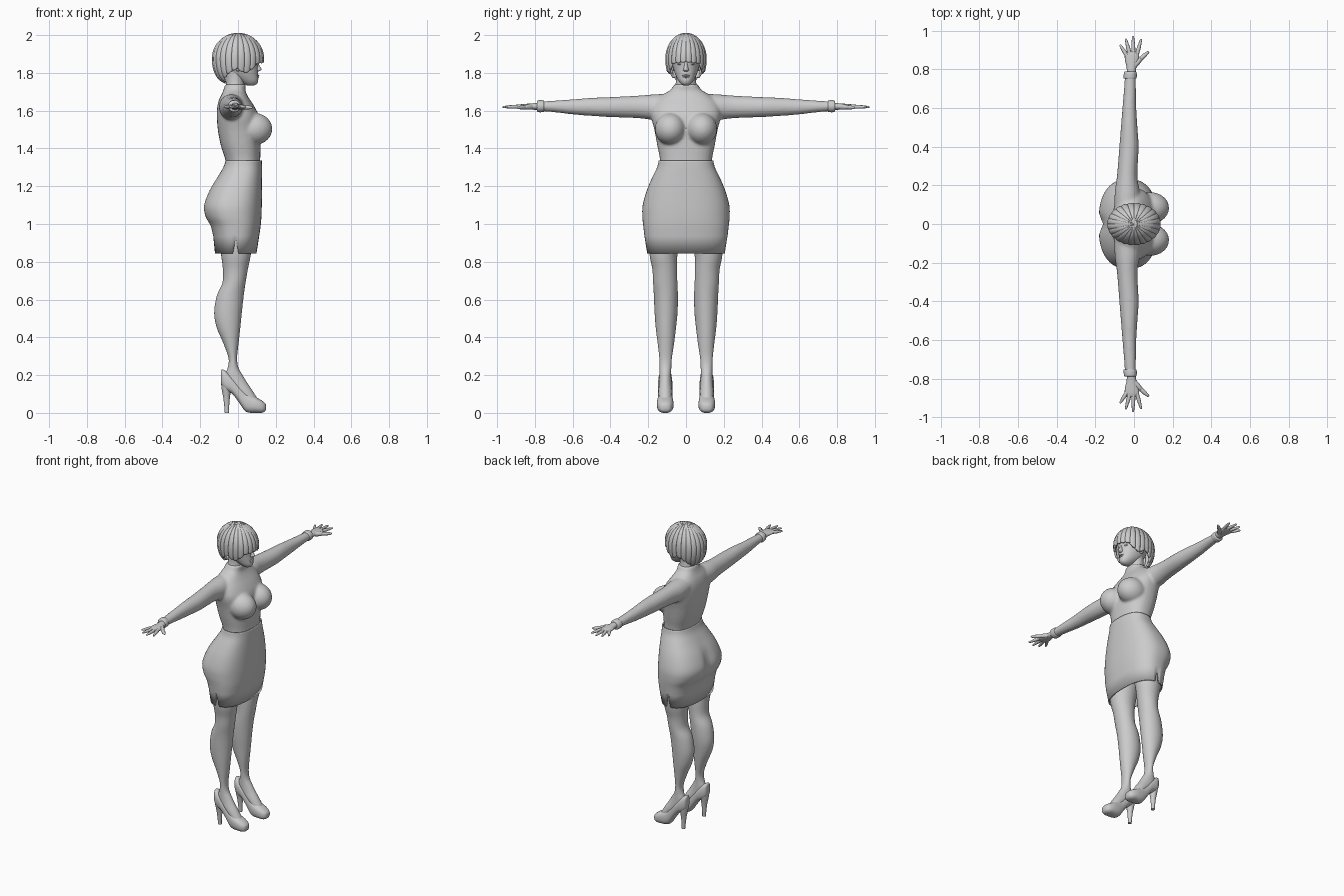
import bpy, bmesh, math
from mathutils import Vector, Matrix

if "Cube" in bpy.data.objects:
    bpy.data.objects.remove(bpy.data.objects["Cube"])

XYZ = lambda t, u, v: (u, v, t)      # sections stacked along z
ALONG_X = lambda t, u, v: (t, v, u)  # sections stacked along x


def along_y(s):
    return lambda t, u, v: (v, s * t, u)


def smooth_rows(rows, k):
    out = []
    for i in range(len(rows) - 1):
        a, b = rows[max(i - 1, 0)], rows[i]
        c, d = rows[i + 1], rows[min(i + 2, len(rows) - 1)]
        for j in range(k):
            t = j / k
            out.append([0.5 * (2 * q + (r - p) * t + (2 * p - 5 * q + 4 * r - s) * t * t
                               + (3 * q - p - 3 * r + s) * t ** 3) for p, q, r, s in zip(a, b, c, d)])
    return out + [list(rows[-1])]


def skin(bm, rings, caps=True):
    vs = [[bm.verts.new(p) for p in ring] for ring in rings]
    n = len(vs[0])
    for a, b in zip(vs, vs[1:]):
        for i in range(n):
            bm.faces.new((a[i], a[(i + 1) % n], b[(i + 1) % n], b[i]))
    if caps:
        bm.faces.new(vs[0])
        bm.faces.new(vs[-1])
    return vs


def loft(bm, rows, place=XYZ, n=32, k=4, power=1.0, caps=True):
    """rows: (position, u_low, u_high, v_low, v_high)"""
    rings = []
    for t, u0, u1, v0, v1 in smooth_rows(rows, k):
        ring = []
        for i in range(n):
            a = 2 * math.pi * i / n
            c, s = [math.copysign(abs(w) ** power, w) for w in (math.cos(a), math.sin(a))]
            ring.append(place(t, (u0 + u1) / 2 + (u1 - u0) / 2 * c, (v0 + v1) / 2 + (v1 - v0) / 2 * s))
        rings.append(ring)
    return skin(bm, rings, caps)


def ball(bm, pos, size):
    bmesh.ops.create_uvsphere(bm, u_segments=24, v_segments=16, radius=1,
                              matrix=Matrix.Translation(pos) @ Matrix.Diagonal((*size, 1)))


def finger(bm, a, b, r0, r1, n=10):
    a, b = Vector(a), Vector(b)
    q = (b - a).to_track_quat('Z', 'Y')
    prof = [(0, r0), (0.45, r0 * 0.95), (0.9, r1), (0.98, r1 * 0.7), (1, r1 * 0.2)]
    skin(bm, [[a.lerp(b, t) + q @ Vector((r * math.cos(w), r * math.sin(w), 0))
               for w in (2 * math.pi * i / n for i in range(n))] for t, r in prof])


def finish(bm, name, mirror=False, angle=50):
    bmesh.ops.recalc_face_normals(bm, faces=bm.faces)
    me = bpy.data.meshes.new(name)
    bm.to_mesh(me)
    bm.free()
    ob = bpy.data.objects.new(name, me)
    bpy.context.collection.objects.link(ob)
    bpy.ops.object.select_all(action='DESELECT')
    bpy.context.view_layer.objects.active = ob
    ob.select_set(True)
    bpy.ops.object.shade_smooth_by_angle(angle=math.radians(angle))
    if mirror:
        m = ob.modifiers.new("mirror", 'MIRROR')
        m.use_axis = (False, True, False)
    return ob


def sym(rows, y=0.0):
    return [(t, a, b, y - h, y + h) for t, a, b, h in rows]


# sweater: torso, bust and sleeves blended together
bm = bmesh.new()
loft(bm, sym([(1.31, -.06, .118, .137), (1.35, -.07, .118, .139), (1.42, -.092, .12, .153),
              (1.5, -.107, .12, .168), (1.57, -.112, .112, .185), (1.62, -.11, .088, .18),
              (1.66, -.1, .062, .155), (1.69, -.085, .045, .115), (1.71, -.077, .04, .082),
              (1.74, -.068, .042, .062)]), power=.85)
for s in (-1, 1):
    ball(bm, (.085, s * .083, 1.503), (.097, .082, .085))
    loft(bm, [(.06, 1.56, 1.69, -.1, .03), (.16, 1.55, 1.687, -.1, .03), (.25, 1.56, 1.68, -.088, .018),
              (.4, 1.566, 1.672, -.076, .024), (.5, 1.572, 1.668, -.068, .018),
              (.6, 1.58, 1.66, -.06, .012), (.7, 1.592, 1.653, -.052, .01),
              (.785, 1.598, 1.648, -.045, .008)], along_y(s))
top = finish(bm, "sweater")
r = top.modifiers.new("blend", 'REMESH')
r.mode, r.voxel_size, r.use_smooth_shade = 'VOXEL', .008, True
sm = top.modifiers.new("soften", 'SMOOTH')
sm.iterations, sm.factor = 6, .5

# sleeve cuffs
bm = bmesh.new()
loft(bm, [(.752, 1.595, 1.652, -.051, .011), (.758, 1.592, 1.655, -.054, .014),
          (.782, 1.592, 1.655, -.052, .014), (.789, 1.596, 1.65, -.048, .01)], along_y(1))
finish(bm, "sleeve_cuff", True)

# hands with spread fingers
bm = bmesh.new()
loft(bm, [(.77, 1.603, 1.643, -.038, .008), (.81, 1.605, 1.639, -.038, .012),
          (.85, 1.608, 1.636, -.047, .024), (.88, 1.61, 1.633, -.047, .026),
          (.895, 1.614, 1.628, -.038, .018)], along_y(1), n=20)
for base, tip in (((-.036, .87), (-.073, .928)), ((-.022, .88), (-.043, .96)),
                  ((-.003, .885), (-.005, .972)), ((.015, .878), (.038, .958))):
    finger(bm, (*base, 1.622), (*tip, 1.619), .0105, .006)
finger(bm, (.002, .82, 1.62), (.042, .862, 1.618), .015, .01)
finger(bm, (.036, .856, 1.618), (.077, .893, 1.616), .0115, .0065)
finish(bm, "hand", True)

# skirt with rounded seat and side slits
bm = bmesh.new()
N = 72
rings = loft(bm, sym([(1.335, -.066, .126, .145), (1.3, -.078, .127, .153), (1.25, -.108, .127, .177),
                      (1.18, -.152, .127, .207), (1.1, -.183, .126, .229), (1.04, -.175, .124, .231),
                      (.99, -.147, .12, .226), (.935, -.132, .112, .22)]),
             n=N, k=4, power=.82, caps=False)
hem = loft(bm, sym([(.845, -.122, .098, .206), (.845, -.122, .098, .206)]), n=N, k=1, power=.82, caps=False)
bmesh.ops.delete(bm, geom=hem[1], context='VERTS')
for i in range(N):
    j = (i + 1) % N
    bm.faces.new((rings[-1][i], rings[-1][j], hem[0][j], hem[0][i]))
for q in (N // 4, 3 * N // 4):
    hem[0][q].co.z = .925
for v in bm.verts:
    if v.co.x < -.05:
        v.co.x += .025 * math.exp(-(v.co.y / .035) ** 2 - ((v.co.z - 1.09) / .09) ** 2)
skirt = finish(bm, "skirt")
so = skirt.modifiers.new("thickness", 'SOLIDIFY')
so.thickness, so.offset = .008, -1

# legs running down into the feet
bm = bmesh.new()
loft(bm, [(.98, -.11, .085, .012, .2), (.84, -.09, .068, .045, .193), (.76, -.08, .052, .047, .178),
          (.69, -.082, .04, .046, .174), (.62, -.112, .03, .043, .17), (.53, -.126, .02, .045, .166),
          (.45, -.112, .012, .053, .16), (.37, -.078, .003, .063, .15), (.29, -.05, -.005, .075, .141),
          (.24, -.054, .002, .078, .14), (.2, -.068, .024, .078, .141), (.16, -.06, .048, .077, .143),
          (.12, -.02, .075, .075, .145), (.08, .02, .1, .076, .144)])
finish(bm, "leg", True)

# high heeled shoes: shell and heel
bm = bmesh.new()
loft(bm, sym([(-.091, .165, .222, .012), (-.085, .14, .23, .026), (-.065, .118, .222, .036),
              (-.03, .1, .19, .038), (.005, .055, .152, .038), (.035, .012, .12, .04),
              (.06, .001, .1, .043), (.095, 0, .083, .044), (.125, 0, .066, .038),
              (.143, .008, .052, .026), (.149, .022, .042, .01)], .11), ALONG_X, power=.8)
finish(bm, "shoe", True)
bm = bmesh.new()
loft(bm, sym([(.17, -.09, -.03, .034), (.13, -.087, -.036, .028), (.08, -.078, -.043, .018),
              (.03, -.072, -.047, .013), (0, -.07, -.047, .012)], .11), n=20)
finish(bm, "shoe_heel", True)

# neck
bm = bmesh.new()
loft(bm, sym([(1.69, -.07, .038, .065), (1.735, -.063, .034, .056), (1.77, -.06, .035, .052),
              (1.83, -.06, .045, .054)]))
finish(bm, "neck")

# head with nose, lips, eyes and ears
bm = bmesh.new()
loft(bm, sym([(1.733, .05, .085, .014), (1.742, .03, .1, .027), (1.76, 0, .107, .041),
              (1.79, -.045, .106, .056), (1.82, -.07, .105, .066), (1.86, -.085, .108, .073),
              (1.9, -.09, .112, .077), (1.94, -.08, .098, .07), (1.975, -.045, .05, .035)]), power=.95)
finish(bm, "head")
bm = bmesh.new()
loft(bm, sym([(1.868, .09, .107, .007), (1.845, .09, .111, .009), (1.825, .09, .122, .012),
              (1.815, .09, .123, .015), (1.807, .09, .108, .01)]), n=16)
finish(bm, "nose")
bm = bmesh.new()
ball(bm, (.1, 0, 1.786), (.013, .021, .005))
ball(bm, (.1, 0, 1.778), (.011, .018, .005))
finish(bm, "lips")
bm = bmesh.new()
ball(bm, (.09, .031, 1.848), (.012, .014, .007))
finish(bm, "eye", True)
bm = bmesh.new()
ball(bm, (.0, .07, 1.838), (.017, .012, .03))
finish(bm, "ear", True)

# short ribbed hair combed from the crown
HEM = [(0, 1.868), (40, 1.86), (58, 1.825), (74, 1.808), (92, 1.835), (110, 1.815), (140, 1.775), (180, 1.762)]
bm = bmesh.new()
N, ribs, rings = 192, 24, []


def hem_z(deg):
    for (a, za), (b, zb) in zip(HEM, HEM[1:]):
        if deg <= b:
            return za + (zb - za) * (deg - a) / (b - a)
    return HEM[-1][1]


for j in range(1, 25):
    ring = []
    for i in range(N):
        a = 2 * math.pi * i / N
        deg = abs(math.degrees(math.atan2(math.sin(a), math.cos(a))))
        lock = abs(math.sin(a * ribs / 2))
        end = math.acos(max(-1, (hem_z(deg) - .012 * lock - 1.875) / .125))
        phi = end * j / 24
        s = math.sin(phi) ** (1 if phi < math.pi / 2 else .55)
        s *= 1 - .075 * (1 - lock) ** 2 * min(1, phi * 1.5)
        ring.append((.127 * s * math.cos(a), .098 * s * math.sin(a), 1.875 + .125 * math.cos(phi)))
    rings.append(ring)
vs = skin(bm, rings, caps=False)
bm.faces.new(vs[0])
hair = finish(bm, "hair", angle=60)
so = hair.modifiers.new("thickness", 'SOLIDIFY')
so.thickness, so.offset = .012, -1
